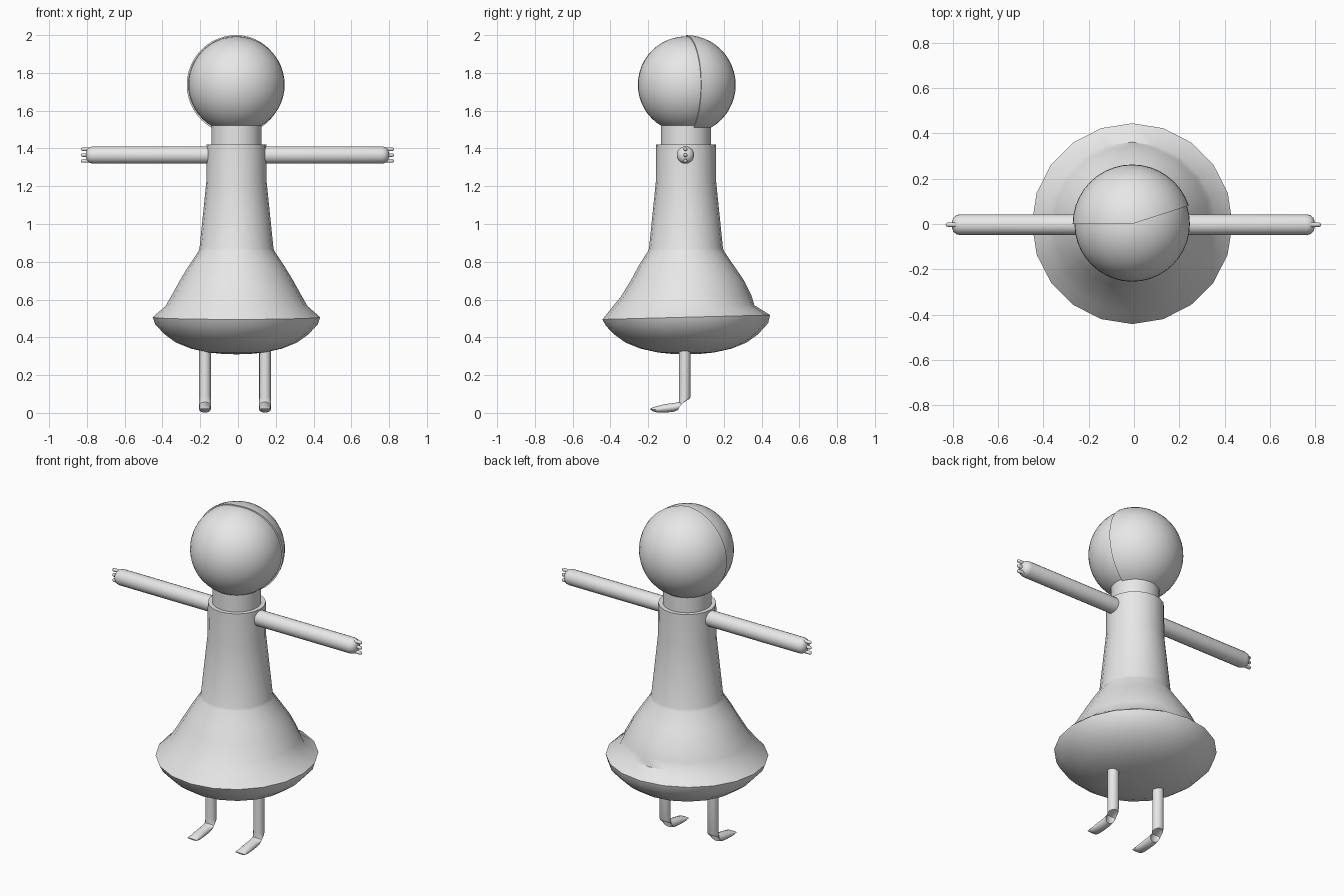
import bpy, bmesh, math

if "Cube" in bpy.data.objects:
    bpy.data.objects.remove(bpy.data.objects["Cube"])

CX = -0.008   # the figure's axis sits slightly off centre
SIDES = 20

grey = bpy.data.materials.new("light grey")
grey.diffuse_color = (0.8, 0.8, 0.8, 1)
grey.use_nodes = True
grey.node_tree.nodes["Principled BSDF"].inputs["Base Color"].default_value = grey.diffuse_color


def loft(name, rings, closed=True, angle=40):
    """Skin a list of equal-length point rings and cap both ends."""
    bm = bmesh.new()
    rows = [[bm.verts.new(p) for p in ring] for ring in rings]
    n = len(rows[0])
    for a, b in zip(rows, rows[1:]):
        for i in range(n if closed else n - 1):
            j = (i + 1) % n
            bm.faces.new((a[i], a[j], b[j], b[i]))
    if closed:
        bm.faces.new(rows[0][::-1])
        bm.faces.new(rows[-1])
    else:  # flat end walls of a wedge
        bm.faces.new([r[0] for r in rows])
        bm.faces.new([r[-1] for r in rows][::-1])
    bmesh.ops.remove_doubles(bm, verts=bm.verts, dist=0.0002)
    bmesh.ops.recalc_face_normals(bm, faces=bm.faces)
    me = bpy.data.meshes.new(name)
    bm.to_mesh(me)
    bm.free()
    me.materials.append(grey)
    ob = bpy.data.objects.new(name, me)
    bpy.context.collection.objects.link(ob)
    bpy.ops.object.select_all(action='DESELECT')
    ob.select_set(True)
    bpy.context.view_layer.objects.active = ob
    bpy.ops.object.shade_smooth_by_angle(angle=math.radians(angle))
    return ob


def circle(r, z, n=SIDES):
    return [(CX + r * math.cos(2 * math.pi * i / n),
             r * math.sin(2 * math.pi * i / n), z) for i in range(n)]


def ball_profile(r, z, n=24):
    return [(r * math.sin(math.pi * k / n), z - r * math.cos(math.pi * k / n))
            for k in range(n + 1)]


# Head and neck
loft("head", [circle(max(r, 0.0001), z, 40) for r, z in ball_profile(0.255, 1.738)])
loft("neck", [circle(0.133, 1.36, 40), circle(0.133, 1.56, 40)])

# Hair: slightly larger wedge of a ball covering the back of the head
hair_angles = [math.radians(18 + 9 * i) for i in range(19)]
loft("hair", [[(CX + r * math.cos(a), r * math.sin(a), z) for a in hair_angles]
              for r, z in ball_profile(0.263, 1.737)], closed=False)

# Dress: the skirt runs straight to the hem in front and has a lip at the back
front = [(0.158, 1.42), (0.16, 1.22), (0.196, 0.87), (0.202, 0.855), (0.25, 0.78),
         (0.29, 0.705), (0.345, 0.615), (0.39, 0.56), (0.442, 0.495), (0.425, 0.462)]
back = [(0.158, 1.42), (0.16, 1.22), (0.196, 0.87), (0.202, 0.855), (0.26, 0.77),
        (0.308, 0.70), (0.347, 0.62), (0.362, 0.57), (0.445, 0.518), (0.435, 0.475)]
rings = []
for (rf, zf), (rb, zb) in zip(front, back):
    ring = []
    for i in range(SIDES):
        a = 2 * math.pi * i / SIDES
        t = (1 + math.sin(a)) / 2
        r, z = rf + (rb - rf) * t, zf + (zb - zf) * t
        ring.append((CX + r * math.cos(a), r * math.sin(a), z))
    rings.append(ring)
# rounded underside of the skirt
rings += [circle(r, z) for r, z in
          [(0.38, 0.415), (0.32, 0.372), (0.24, 0.34), (0.15, 0.32), (0.07, 0.312), (0.001, 0.31)]]
loft("dress", rings)


def x_rod(name, sx, profile, z, n):
    """Rod along x, from (distance, radius) pairs."""
    loft(name, [[(CX + 0.005 + sx * d, -0.003 + r * math.cos(2 * math.pi * i / n),
                  z + r * math.sin(2 * math.pi * i / n)) for i in range(n)]
                for d, r in profile])


def foot_ring(x, y, z, half, tilt, n=14):
    """Leg cross-section at (y, z); tilt 0 lies flat, 90 stands upright."""
    t = math.radians(tilt)
    ring = []
    for i in range(n):
        a = 2 * math.pi * i / n
        s = half * math.sin(a)
        ring.append((x + 0.031 * math.cos(a), y + s * math.cos(t), z + s * math.sin(t)))
    return ring


for side, sx in (("left", -1), ("right", 1)):
    # Arm with rounded hand end, and three short fingers
    x_rod(side + "_arm", sx, [(0.13, 0.046), (0.765, 0.046), (0.782, 0.042),
                              (0.795, 0.031), (0.801, 0.016), (0.803, 0.001)], 1.365, 20)
    for k in (-1, 0, 1):
        x_rod(f"{side}_finger_{k + 2}", sx,
              [(0.77, 0.010), (0.82, 0.010), (0.826, 0.007), (0.829, 0.001)],
              1.365 + 0.031 * k, 10)
    # Leg bending into a flattened foot
    x = -0.016 + sx * 0.159
    loft(side + "_leg", [foot_ring(x, *s) for s in
                         [(-0.006, 0.38, 0.031, 0), (-0.006, 0.085, 0.031, 0),
                          (-0.010, 0.060, 0.031, 25), (-0.030, 0.038, 0.027, 60),
                          (-0.065, 0.029, 0.024, 85), (-0.11, 0.024, 0.023, 90),
                          (-0.15, 0.019, 0.018, 90), (-0.175, 0.019, 0.011, 90),
                          (-0.188, 0.020, 0.003, 90)]])
